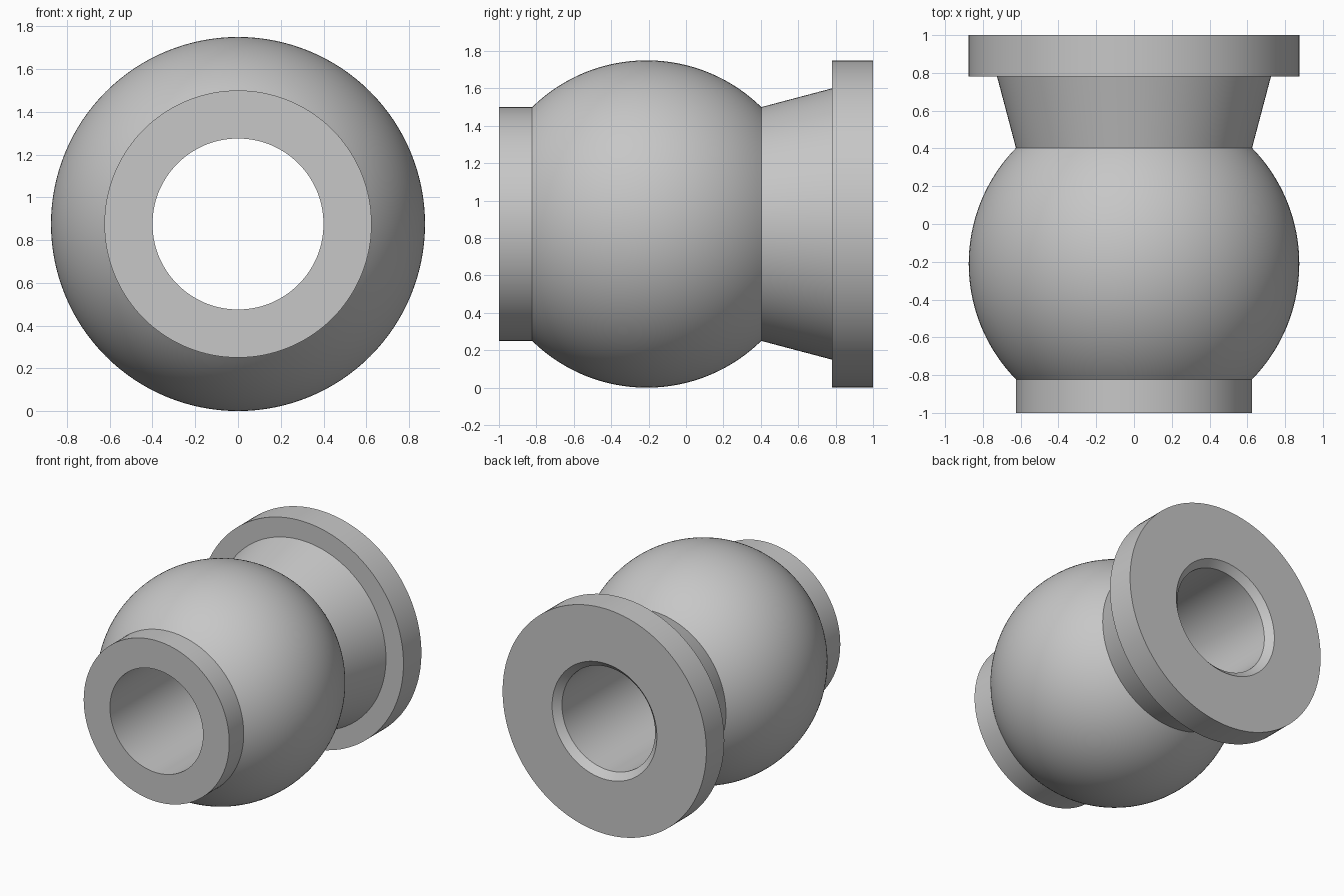
import bpy
import bmesh
from math import asin, cos, sin, pi, radians, sqrt
from mathutils import Vector

cube = bpy.data.objects.get("Cube")
if cube:
    bpy.data.objects.remove(cube, do_unlink=True)

# Main dimensions
BALL_R = 0.875
COLLAR_R = 0.625
BORE_R = 0.4
BALL_Y = -0.21
AXIS_Z = BALL_R
FLANGE_Y = 0.78
NECK_R = 0.725
CHAMFER = 0.05
SIDES = 128
ARC_STEPS = 48

steel = bpy.data.materials.new("plain_grey")
steel.use_nodes = True
grey = (0.57, 0.57, 0.57, 1)
steel.diffuse_color = grey
steel.node_tree.nodes["Principled BSDF"].inputs["Base Color"].default_value = grey


def lathe(name, profile, material):
    """Revolve a closed (radius, y) profile around the lengthwise axis."""
    bm = bmesh.new()
    verts = [bm.verts.new((r, y, AXIS_Z)) for r, y in profile]
    edges = [bm.edges.new((v, verts[i - 1])) for i, v in enumerate(verts)]
    bmesh.ops.spin(bm, geom=verts + edges, cent=Vector((0, 0, AXIS_Z)),
                   axis=Vector((0, 1, 0)), angle=2 * pi, steps=SIDES)
    bmesh.ops.remove_doubles(bm, verts=bm.verts[:], dist=0.0001)
    bmesh.ops.recalc_face_normals(bm, faces=bm.faces[:])
    mesh = bpy.data.meshes.new(name)
    bm.to_mesh(mesh)
    bm.free()
    mesh.materials.append(material)
    obj = bpy.data.objects.new(name, mesh)
    bpy.context.collection.objects.link(obj)
    return obj


# Ball section, cut off where it meets the collar and the neck
half = asin(sqrt(BALL_R ** 2 - COLLAR_R ** 2) / BALL_R)
angles = [half * (2 * i / ARC_STEPS - 1) for i in range(ARC_STEPS + 1)]
ball = [(BALL_R * cos(a), BALL_Y + BALL_R * sin(a)) for a in angles]

# Front collar, ball, flared neck, flange and chamfered through bore
profile = [(BORE_R, -1), (COLLAR_R, -1)] + ball + [
    (NECK_R, FLANGE_Y), (BALL_R, FLANGE_Y), (BALL_R, 1),
    (BORE_R + CHAMFER, 1), (BORE_R, 1 - CHAMFER)]
body = lathe("flanged_ball_sleeve", profile, steel)

# Smooth round surfaces with crisp rims
bpy.ops.object.select_all(action="DESELECT")
body.select_set(True)
bpy.context.view_layer.objects.active = body
bpy.ops.object.shade_smooth_by_angle(angle=radians(25))
